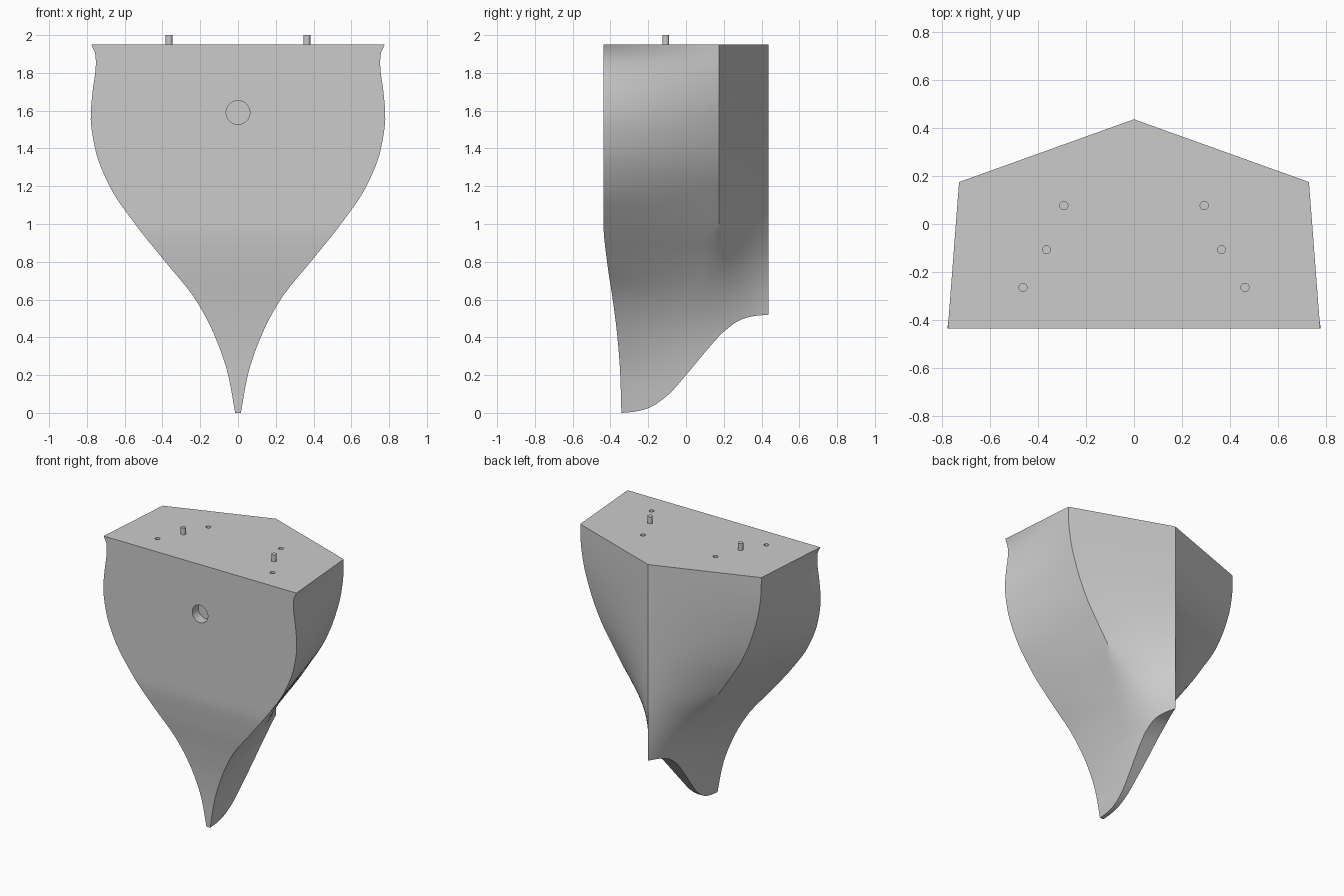
import bpy, bmesh, math
from mathutils import Matrix, Vector

if "Cube" in bpy.data.objects:
    bpy.data.objects.remove(bpy.data.objects["Cube"])

TOP, YC, YA = 1.95, 0.175, 0.437      # top height, side corner y, rear edge y
ROWS, N_SIDE, N_BACK = 44, 14, 12

# Profile curves as (parameter, value) points
FRONT_W = [(0, .015), (.2, .052), (.4, .12), (.6, .225), (.8, .385), (1.0, .545), (1.2, .68),
           (1.4, .757), (1.57, .78), (1.7, .77), (1.85, .752), (1.91, .757), (1.95, .777)]
CORNER_W = [(0, .012), (.2, .03), (.4, .06), (.5, .09), (.65, .155), (.8, .24), (.97, .36),
            (1.1, .445), (1.3, .57), (1.5, .655), (1.7, .71), (1.85, .728), (1.95, .73)]
FRONT_Y = [(0, -.342), (.2, -.348), (.4, -.363), (.6, -.388), (.8, -.418), (1.0, -.437), (1.95, -.437)]
BOTTOM_Z = [(-.342, 0), (-.28, .005), (-.2, .025), (-.1, .09), (0, .2), (.1, .32),
            (.2, .43), (.3, .497), (.37, .514), (.437, .52)]


def curve(pts, t):
    """Smooth interpolation through points, without overshoot."""
    t = min(max(t, pts[0][0]), pts[-1][0])
    slopes = [(b[1] - a[1]) / (b[0] - a[0]) for a, b in zip(pts, pts[1:])]

    def tangent(i):
        if i == 0 or i == len(pts) - 1:
            return slopes[min(i, len(slopes) - 1)]
        a, b = slopes[i - 1], slopes[i]
        return 2 * a * b / (a + b) if a * b > 0 else 0.0

    i = 0
    while i < len(pts) - 2 and t > pts[i + 1][0]:
        i += 1
    h = pts[i + 1][0] - pts[i][0]
    s = (t - pts[i][0]) / h
    return ((2 * s**3 - 3 * s**2 + 1) * pts[i][1] + (s**3 - 2 * s**2 + s) * h * tangent(i)
            + (3 * s**2 - 2 * s**3) * pts[i + 1][1] + (s**3 - s**2) * h * tangent(i + 1))


def depth(u, z):
    """y of column u: 0 front, 1 side corner, 2 rear edge."""
    yf = curve(FRONT_Y, z)
    return yf + (YC - yf) * u if u <= 1 else YC + (YA - YC) * (u - 1)


def half_width(u, z):
    """Straight side and rear panels whose corner softens lower down."""
    if u >= 2:
        return 0.0
    y, yf = depth(u, z), curve(FRONT_Y, z)
    w, c = curve(FRONT_W, z), curve(CORNER_W, z)
    side = (c - w) / (YC - yf)
    knee = side + c / (YA - YC)
    r = .13 * min(max((1.0 - z) / .4, 0), 1) + 1e-6
    d = y - YC
    bend = (d + r)**2 / (4 * r) if abs(d) < r else max(0, d)
    return max(c + side * d - knee * bend, .0)


def shade(obj):
    bpy.ops.object.select_all(action='DESELECT')
    obj.select_set(True)
    bpy.context.view_layer.objects.active = obj
    bpy.ops.object.shade_smooth_by_angle(angle=math.radians(28))


def make(name, bm):
    bmesh.ops.recalc_face_normals(bm, faces=bm.faces)
    me = bpy.data.meshes.new(name)
    bm.to_mesh(me)
    bm.free()
    obj = bpy.data.objects.new(name, me)
    bpy.context.collection.objects.link(obj)
    return obj


def cylinder(bm, centre, radius, length, rot=Matrix()):
    bmesh.ops.create_cone(bm, cap_ends=True, segments=32, radius1=radius, radius2=radius,
                          depth=length, matrix=Matrix.Translation(Vector(centre)) @ rot)


# Main body: vertical columns lofted from the curved underside to the flat top
bm = bmesh.new()
us = [i / N_SIDE for i in range(N_SIDE + 1)] + [1 + i / N_BACK for i in range(1, N_BACK + 1)]


def column(u, sign):
    z0 = 0.0
    for _ in range(12):
        z0 = curve(BOTTOM_Z, depth(u, z0))
    zs = [z0 + (TOP - z0) * k / ROWS for k in range(ROWS + 1)]
    return [bm.verts.new((sign * half_width(u, z), depth(u, z), z)) for z in zs]


right = [column(u, 1) for u in us]
left = [column(u, -1) for u in us[:-1]] + [right[-1]]
ring = right + left[-2::-1]
for a, b in zip(ring, ring[1:] + ring[:1]):
    for k in range(ROWS):
        bm.faces.new((a[k], b[k], b[k + 1], a[k + 1]))
bm.faces.new([c[-1] for c in ring])
for i in range(len(us) - 1):          # underside strip
    quad = [right[i][0], right[i + 1][0], left[i + 1][0], left[i][0]]
    bm.faces.new(list(dict.fromkeys(quad)))
body = make("body", bm)

# Cutters: round front recess and four small holes in the top
bm = bmesh.new()
cylinder(bm, (0, -.437, 1.59), .063, .14, Matrix.Rotation(math.pi / 2, 4, 'X'))
for s in (-1, 1):
    for x, y in ((.293, .077), (.463, -.265)):
        cylinder(bm, (s * x, y, TOP), .017, .12)
cutter = make("hole_cutter", bm)
cutter.hide_render = True
mod = body.modifiers.new("holes", 'BOOLEAN')
mod.operation, mod.solver, mod.object = 'DIFFERENCE', 'EXACT', cutter
bpy.context.view_layer.objects.active = body
bpy.ops.object.modifier_apply(modifier=mod.name)
bpy.data.objects.remove(cutter)
shade(body)

# Two locating pins standing on the top
for s, side in ((-1, "left"), (1, "right")):
    bm = bmesh.new()
    cylinder(bm, (s * .365, -.107, 1.965), .018, .07)
    shade(make(side + "_pin", bm))
